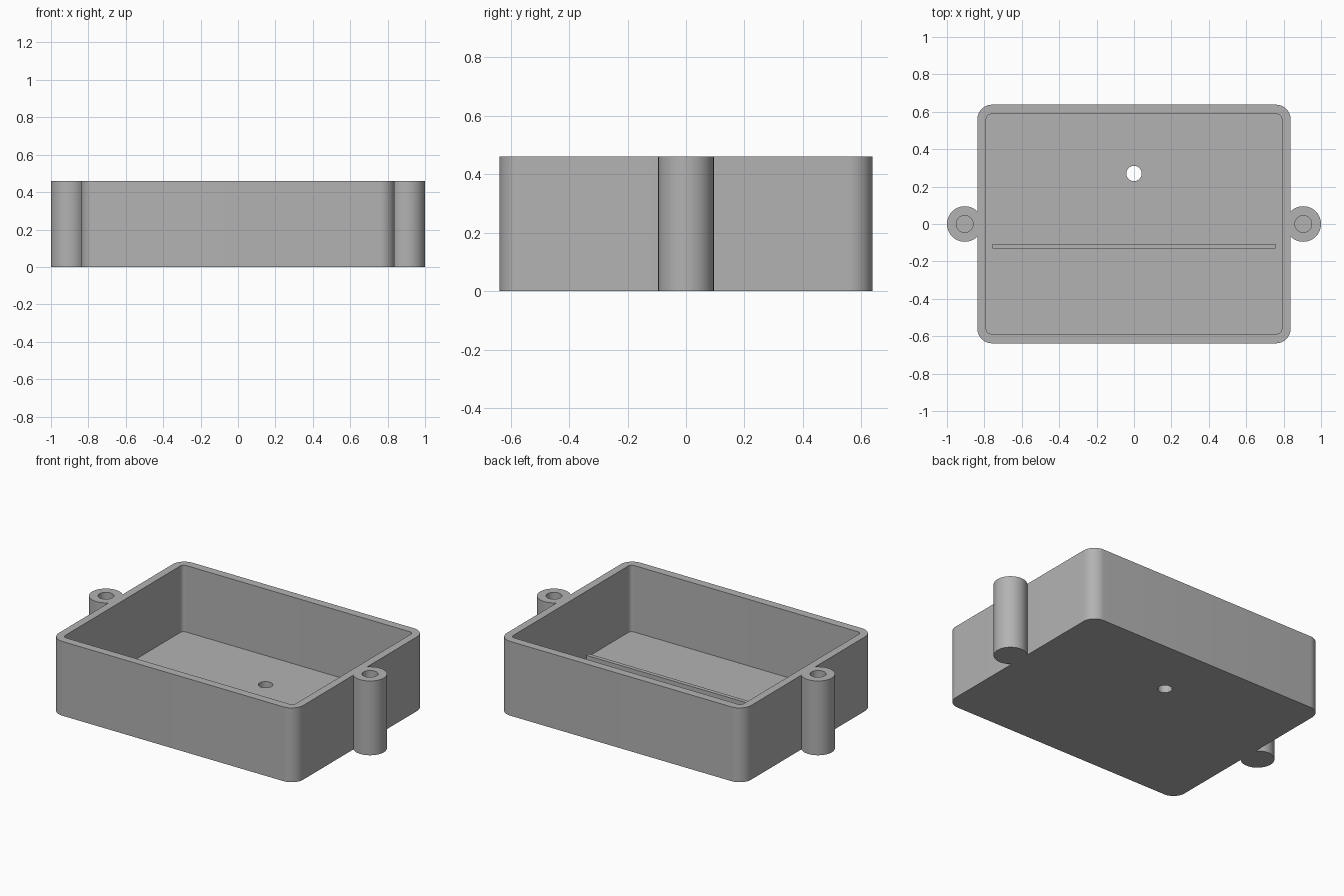
import bpy, bmesh, math

if "Cube" in bpy.data.objects:
    bpy.data.objects.remove(bpy.data.objects["Cube"])

HEIGHT, FLOOR = 0.46, 0.048
BOSS_X, BOSS_R = 0.905, 0.095

grey = bpy.data.materials.new("plain grey")
grey.use_nodes = True
grey.diffuse_color = (0.45, 0.45, 0.45, 1)
grey.node_tree.nodes["Principled BSDF"].inputs["Base Color"].default_value = grey.diffuse_color


def prism(name, outline, z0, z1):
    """Extrude a closed 2D outline from z0 to z1."""
    bm = bmesh.new()
    base = bm.faces.new([bm.verts.new((x, y, z0)) for x, y in outline])
    top = bmesh.ops.extrude_face_region(bm, geom=[base])["geom"]
    verts = [v for v in top if isinstance(v, bmesh.types.BMVert)]
    bmesh.ops.translate(bm, verts=verts, vec=(0, 0, z1 - z0))
    bmesh.ops.recalc_face_normals(bm, faces=bm.faces)
    mesh = bpy.data.meshes.new(name)
    bm.to_mesh(mesh)
    bm.free()
    mesh.materials.append(grey)
    obj = bpy.data.objects.new(name, mesh)
    bpy.context.collection.objects.link(obj)
    return obj


def rounded_rect(hx, hy, r, steps=12):
    points = []
    for quarter, (sx, sy) in enumerate([(1, 1), (-1, 1), (-1, -1), (1, -1)]):
        for i in range(steps + 1):
            a = (quarter + i / steps) * math.pi / 2
            points.append((sx * (hx - r) + r * math.cos(a), sy * (hy - r) + r * math.sin(a)))
    return points


def circle(cx, cy, r, sides=64):
    turns = [2 * math.pi * i / sides for i in range(sides)]
    return [(cx + r * math.cos(a), cy + r * math.sin(a)) for a in turns]


def combine(target, tool, operation):
    """Apply a boolean and remove its tool object."""
    mod = target.modifiers.new(operation, "BOOLEAN")
    mod.operation, mod.solver, mod.object = operation, "EXACT", tool
    bpy.context.view_layer.objects.active = target
    bpy.ops.object.modifier_apply(modifier=mod.name)
    bpy.data.objects.remove(tool)


# Case body with a screw boss on each side
case = prism("case", rounded_rect(0.838, 0.638, 0.08), 0, HEIGHT)
for side in (-1, 1):
    combine(case, prism("boss", circle(side * BOSS_X, 0, BOSS_R), 0, HEIGHT), "UNION")

# Hollow interior, blind screw holes and the hole through the floor
combine(case, prism("cavity", rounded_rect(0.79, 0.587, 0.025), FLOOR, HEIGHT + 0.1), "DIFFERENCE")
for side in (-1, 1):
    combine(case, prism("screw_hole", circle(side * BOSS_X, 0, 0.045), 0.05, HEIGHT + 0.1), "DIFFERENCE")
combine(case, prism("floor_hole", circle(0, 0.27, 0.041), -0.1, 0.2), "DIFFERENCE")

# Low rib across the floor
rib_outline = [(-0.757, -0.131), (0.757, -0.131), (0.757, -0.106), (-0.757, -0.106)]
combine(case, prism("rib", rib_outline, FLOOR - 0.02, 0.09), "UNION")

# Smooth the round walls, keep the rims sharp
bpy.ops.object.select_all(action="DESELECT")
case.select_set(True)
bpy.context.view_layer.objects.active = case
bpy.ops.object.shade_smooth_by_angle(angle=math.radians(30))
